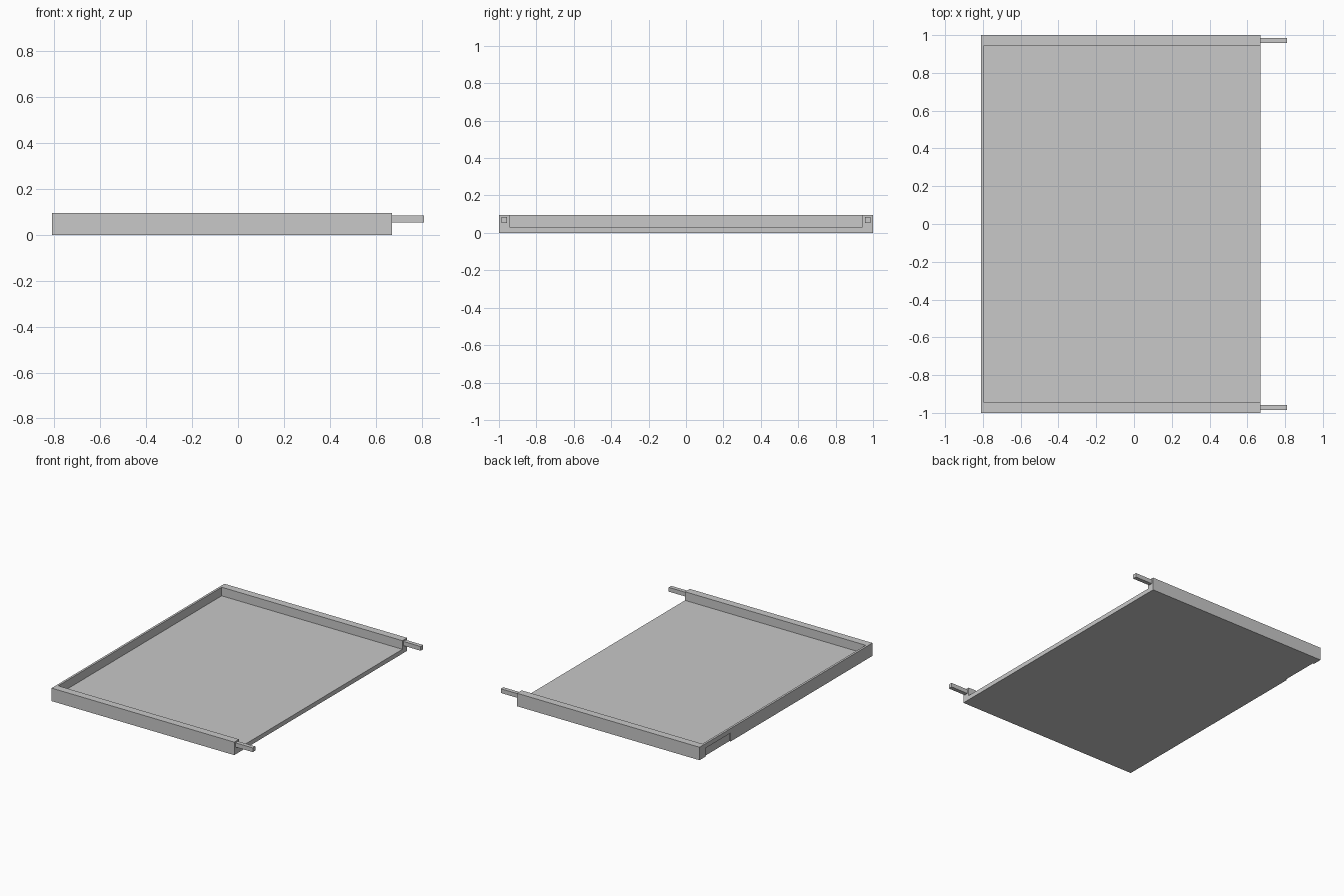
import bpy
import bmesh
from mathutils import Vector

if "Cube" in bpy.data.objects:
    bpy.data.objects.remove(bpy.data.objects["Cube"], do_unlink=True)

# Single matte grey
grey = bpy.data.materials.new("light grey")
grey.use_nodes = True
colour = (0.58, 0.58, 0.58, 1)
grey.diffuse_color = colour
grey.node_tree.nodes["Principled BSDF"].inputs["Base Color"].default_value = colour

BACK, FRONT = -0.81, 0.67   # closed and open ends of the tray along x
HEIGHT, FLOOR = 0.095, 0.032
RAIL, WALL = 0.055, 0.016


def make_object(name, bm):
    mesh = bpy.data.meshes.new(name)
    bm.to_mesh(mesh)
    bm.free()
    mesh.materials.append(grey)
    obj = bpy.data.objects.new(name, mesh)
    bpy.context.collection.objects.link(obj)
    return obj


def box(name, low, high):
    low, high = Vector(low), Vector(high)
    bm = bmesh.new()
    bmesh.ops.create_cube(bm, size=1)
    bmesh.ops.scale(bm, vec=high - low, verts=bm.verts)
    bmesh.ops.translate(bm, vec=(low + high) / 2, verts=bm.verts)
    return make_object(name, bm)


def cut(target, cutter):
    mod = target.modifiers.new(cutter.name, 'BOOLEAN')
    mod.operation = 'DIFFERENCE'
    mod.solver = 'EXACT'
    mod.object = cutter
    cutter.hide_render = True
    cutter.hide_viewport = True
    cutter.display_type = 'WIRE'


# Tray: solid slab hollowed from above, open at one end
tray = box("tray", (BACK, -1, 0), (FRONT, 1, HEIGHT))
cut(tray, box("tray_hollow_cutter", (BACK + WALL, RAIL - 1, FLOOR),
              (FRONT + 0.1, 1 - RAIL, HEIGHT + 0.1)))

# Shallow finger recess low on the closed end
cut(tray, box("recess_cutter", (BACK - 0.1, 0.64, -0.1),
              (BACK + 0.01, 0.93, 0.062)))

# Square pegs projecting from the rail ends
for side, name in ((1, "back_peg"), (-1, "front_peg")):
    inner, outer = sorted((side * 0.957, side * 0.986))
    box(name, (FRONT, inner, 0.054), (0.81, outer, 0.085))
